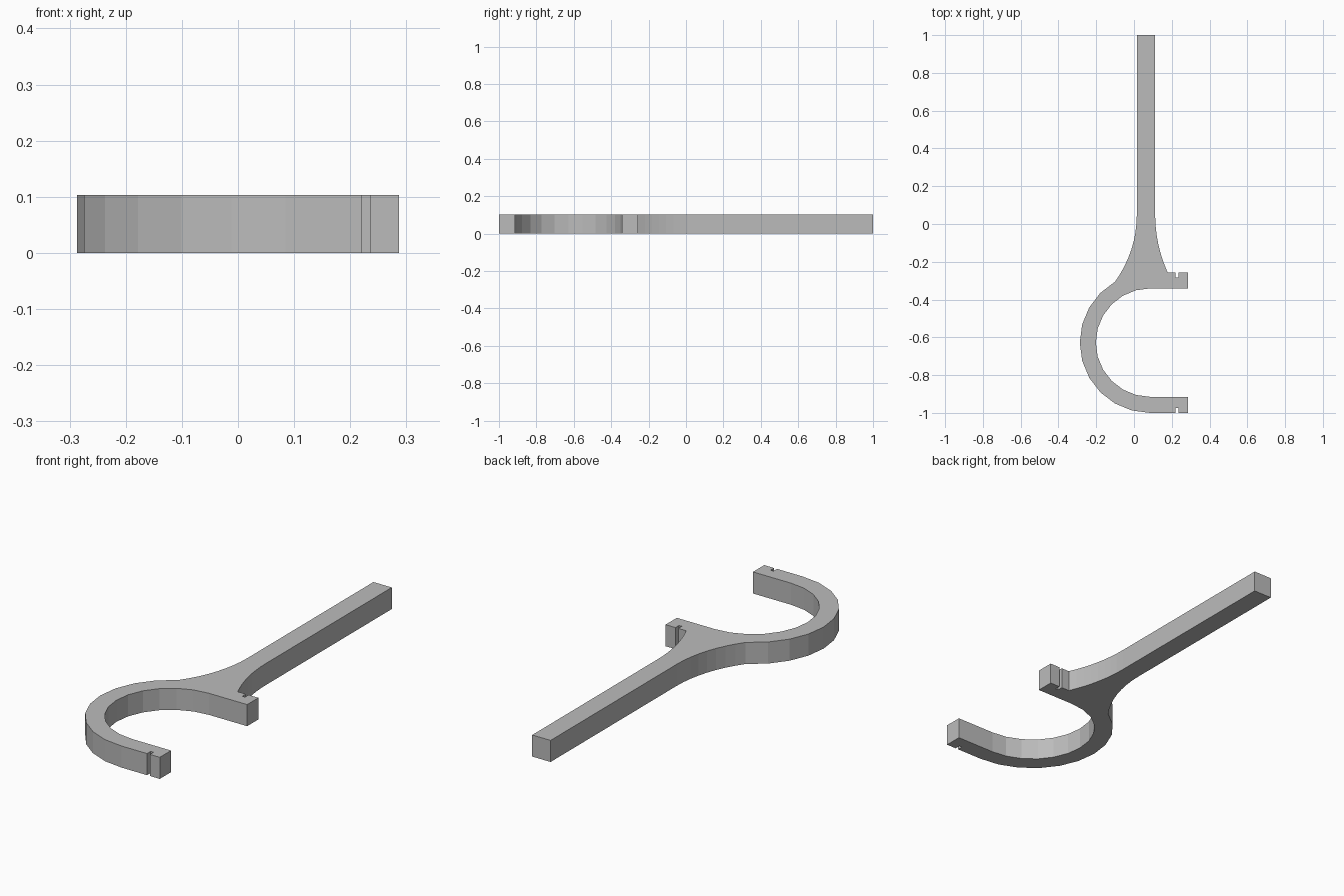
import bpy
import bmesh
from math import cos, sin, asin, radians, hypot

cube = bpy.data.objects.get("Cube")
if cube:
    bpy.data.objects.remove(cube, do_unlink=True)

THICK = 0.103
CX, CY = 0.085, -0.628        # centre of the curved jaw
R_OUT, R_IN = 0.372, 0.287
TIP = 0.287                   # x of both jaw tips
BAR_L, BAR_R = 0.015, 0.112   # sides of the handle
FLARE_Y = 0.05                # where the handle begins to widen


def arc(radius, start, end, step=15):
    """Points on the jaw circle, angles in degrees."""
    n = round(abs(end - start) / step)
    angles = [radians(start + (end - start) * i / n) for i in range(n + 1)]
    return [(CX + radius * cos(a), CY + radius * sin(a)) for a in angles]


def flare(x, side, end, n=8):
    """Curve leaving the handle side at x vertically and reaching end."""
    dx, dy = abs(end[0] - x), FLARE_Y - end[1]
    radius = hypot(dx, dy) ** 2 / (2 * dx)
    sweep = asin(dy / radius)
    return [(x + side * radius * (1 - cos(sweep * i / n)),
             FLARE_Y - radius * sin(sweep * i / n)) for i in range(n + 1)]


def notch(y, inward):
    """Small slot cut in the outer edge near a jaw tip, left to right."""
    return [(0.22, y), (0.22, y + inward), (0.235, y + inward), (0.235, y)]


top, bottom = CY + R_OUT, CY - R_OUT
outer = arc(R_OUT, 120, 270)

# Outline: handle, left flare, outer jaw, lower tip, inner jaw, upper tip, right flare
outline = [(BAR_R, 1.0), (BAR_L, 1.0)]
outline += flare(BAR_L, -1, outer[0])
outline += outer[1:]
outline += notch(bottom, 0.027)
outline += [(TIP, bottom), (TIP, CY - R_IN)]
outline += arc(R_IN, 270, 90)
outline += [(TIP, CY + R_IN), (TIP, top)]
outline += notch(top, -0.027)[::-1]
outline += flare(BAR_R, 1, (0.178, top))[::-1]

# Extrude the outline into a flat plate
bm = bmesh.new()
base = bm.faces.new([bm.verts.new((x, y, 0)) for x, y in outline])
extruded = bmesh.ops.extrude_face_region(bm, geom=[base], use_keep_orig=True)
raised = [v for v in extruded["geom"] if isinstance(v, bmesh.types.BMVert)]
bmesh.ops.translate(bm, verts=raised, vec=(0, 0, THICK))
bmesh.ops.recalc_face_normals(bm, faces=bm.faces)
caps = [f for f in bm.faces if len(f.verts) > 4]
bmesh.ops.triangulate(bm, faces=caps)

mesh = bpy.data.meshes.new("hook_with_handle")
bm.to_mesh(mesh)
bm.free()
hook = bpy.data.objects.new("hook_with_handle", mesh)
bpy.context.collection.objects.link(hook)

# Plain grey
grey = bpy.data.materials.new("light_grey")
grey.use_nodes = True
colour = (0.5, 0.5, 0.5, 1)
grey.diffuse_color = colour
grey.node_tree.nodes["Principled BSDF"].inputs["Base Color"].default_value = colour
mesh.materials.append(grey)
